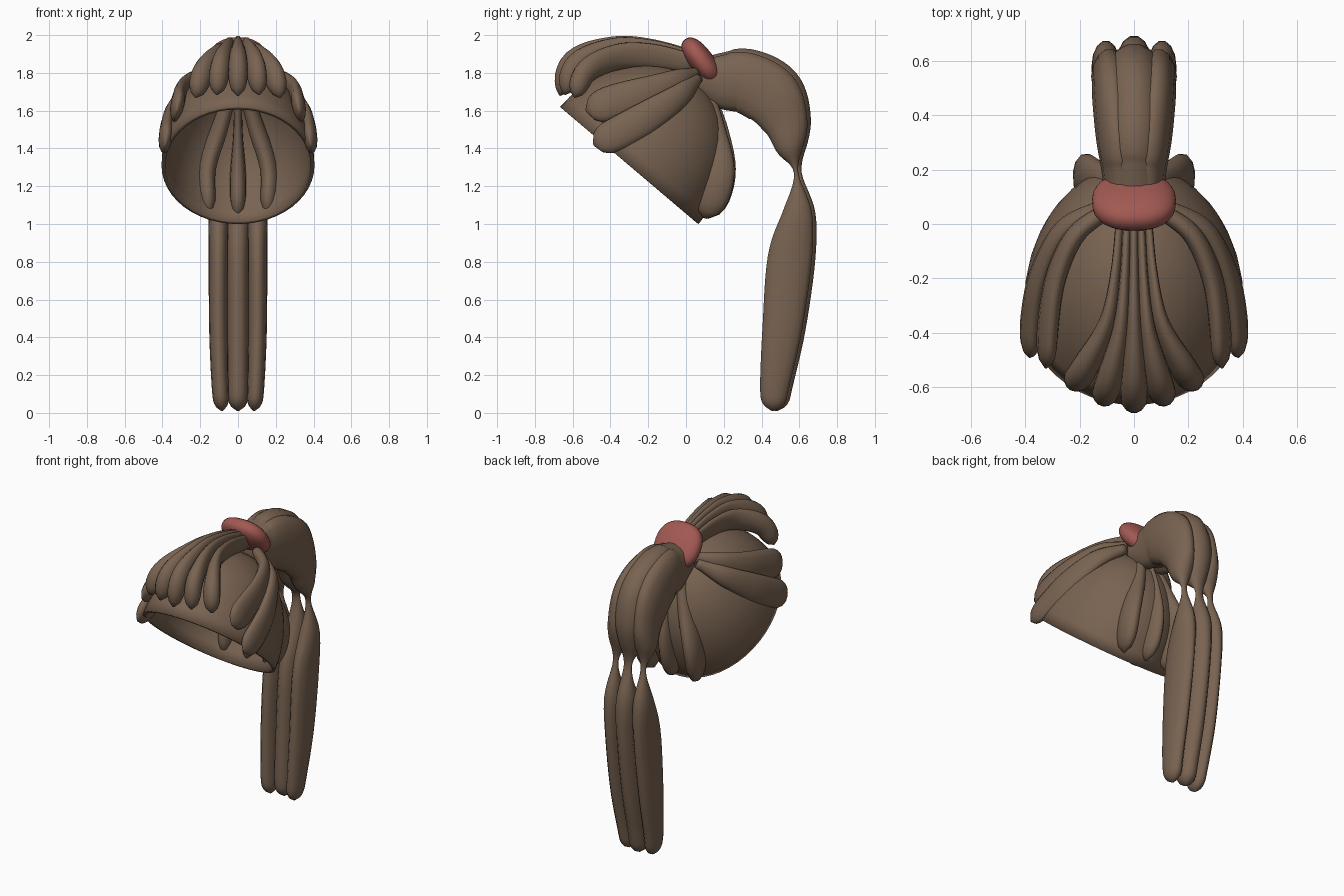
import bpy, bmesh, math
from mathutils import Vector, Matrix

cube = bpy.data.objects.get("Cube")
if cube:
    bpy.data.objects.remove(cube, do_unlink=True)


def material(name, rgb):
    m = bpy.data.materials.new(name)
    m.use_nodes = True
    m.diffuse_color = (*rgb, 1)
    m.node_tree.nodes["Principled BSDF"].inputs["Base Color"].default_value = (*rgb, 1)
    return m


BROWN = material("brown hair", (0.19, 0.125, 0.083))
RED = material("red band", (0.36, 0.10, 0.085))

# The scalp cap is half an ellipsoid tilted back
CENTRE = Vector((0, -0.3, 1.31))
RADII = Vector((0.405, 0.48, 0.57))
TILT = Matrix.Rotation(math.radians(-40.3), 3, 'X')


def finish(bm, name, mat):
    bmesh.ops.recalc_face_normals(bm, faces=bm.faces)
    me = bpy.data.meshes.new(name)
    bm.to_mesh(me)
    bm.free()
    me.materials.append(mat)
    ob = bpy.data.objects.new(name, me)
    bpy.context.collection.objects.link(ob)
    for p in me.polygons:
        p.use_smooth = True
    return ob


def scalp_normal(p, tangent):
    q = TILT.transposed() @ (p - CENTRE)
    return (TILT @ Vector([c / r ** 2 for c, r in zip(q, RADII)])).normalized()


def side_normal(p, tangent):
    # Level with the horizon so the side locks hang upright
    n = scalp_normal(p, tangent)
    return Vector((n.x, n.y, n.z * 0.08))


def nape_normal(p, tangent):
    # Mostly straight back so the nape locks stay parallel
    n = scalp_normal(p, tangent)
    return Vector((n.x * 0.3, n.y, n.z))


def tail_normal(p, tangent):
    return Vector((0, -tangent.z, tangent.y))


def spline(pts, u):
    """Catmull-Rom through points that carry x, y, z, half width, half height."""
    i = min(int(u), len(pts) - 2)
    t = u - i
    b, c = pts[i], pts[i + 1]
    a = pts[i - 1] if i else 2 * b - c
    d = pts[i + 2] if i + 2 < len(pts) else 2 * c - b
    return 0.5 * (2 * b + (c - a) * t + (2 * a - 5 * b + 4 * c - d) * t ** 2
                  + (3 * b - a - 3 * c + d) * t ** 3)


def strand(name, rows, normal, sides=14, steps=6, tip=0.6):
    """Sweep an ellipse along the rows and round off the free end."""
    pts = [Vector(r) for r in rows]
    last = len(pts) - 1
    bm = bmesh.new()
    rings = []
    for k in range(last * steps + 1):
        u = k / steps
        s = spline(pts, u)
        p = s.xyz
        ahead, behind = spline(pts, min(u + 0.05, last)), spline(pts, max(u - 0.05, 0))
        tangent = (ahead.xyz - behind.xyz).normalized()
        up = normal(p, tangent)
        up = (up - tangent * up.dot(tangent)).normalized()
        side = tangent.cross(up)
        e = max(0, (u - last + tip) / tip)
        f = max(0.1, math.sqrt(max(0, 1 - e * e)))
        w, h = max(s[3], 0.008) * f, max(s[4], 0.008) * f
        rings.append([bm.verts.new(p + side * w * math.cos(a) + up * h * math.sin(a))
                      for a in (2 * math.pi * j / sides for j in range(sides))])
    for r, q in zip(rings, rings[1:]):
        for j in range(sides):
            n = (j + 1) % sides
            bm.faces.new((r[j], r[n], q[n], q[j]))
    bm.faces.new(rings[0])
    bm.faces.new(rings[-1])
    return finish(bm, name, BROWN)


def mirrored(name, rows, normal):
    for label, s in (("left", 1), ("right", -1)):
        strand(label + "_" + name, [(s * r[0], *r[1:]) for r in rows], normal)


# Scalp cap, open underneath, with a thin wall
bm = bmesh.new()
bmesh.ops.create_uvsphere(bm, u_segments=48, v_segments=24, radius=1)
bmesh.ops.delete(bm, geom=[v for v in bm.verts if v.co.z < -0.01], context='VERTS')
bmesh.ops.transform(bm, verts=bm.verts, matrix=Matrix.Translation(CENTRE)
                    @ TILT.to_4x4() @ Matrix.Diagonal((*RADII, 1)))
cap = finish(bm, "scalp_cap", BROWN)
wall = cap.modifiers.new("wall", 'SOLIDIFY')
wall.thickness = 0.02
wall.offset = -1
bpy.context.view_layer.objects.active = cap
cap.select_set(True)
bpy.ops.object.shade_smooth_by_angle(angle=math.radians(50))

# Fringe: five swept-forward strands, blended from the middle to the outer one
middle = [(0, 0.04, 1.87, 0.018, 0.05), (0, -0.18, 1.915, 0.02, 0.065),
          (0, -0.38, 1.925, 0.03, 0.07), (0, -0.59, 1.855, 0.05, 0.07),
          (0, -0.668, 1.68, 0.05, 0.05)]
outer = [(0.045, 0.04, 1.85, 0.018, 0.05), (0.062, -0.18, 1.89, 0.022, 0.065),
         (0.095, -0.36, 1.885, 0.033, 0.07), (0.18, -0.525, 1.81, 0.05, 0.065),
         (0.225, -0.59, 1.67, 0.05, 0.05)]
between = [Vector(a).lerp(Vector(b), 0.5) + Vector((0, -0.015, 0.01, 0, 0))
           for a, b in zip(middle, outer)]
strand("middle_fringe", middle, scalp_normal)
mirrored("inner_fringe", between, scalp_normal)
mirrored("outer_fringe", outer, scalp_normal)

# Broad side locks
mirrored("upper_side_lock", [
    (0.10, 0.05, 1.80, 0.03, 0.03), (0.215, -0.04, 1.76, 0.06, 0.035),
    (0.285, -0.19, 1.70, 0.085, 0.038), (0.315, -0.36, 1.65, 0.095, 0.038),
    (0.325, -0.53, 1.60, 0.085, 0.035)], side_normal)
mirrored("lower_side_lock", [
    (0.12, 0.06, 1.77, 0.03, 0.03), (0.26, -0.02, 1.69, 0.06, 0.035),
    (0.345, -0.18, 1.58, 0.085, 0.038), (0.378, -0.34, 1.49, 0.09, 0.038),
    (0.385, -0.49, 1.42, 0.08, 0.035)], side_normal)

# Locks down the nape, showing on both sides of the cap
mirrored("nape_lock", [
    (0.03, 0.09, 1.72, 0.03, 0.05), (0.10, 0.145, 1.50, 0.045, 0.065),
    (0.17, 0.165, 1.27, 0.05, 0.095), (0.16, 0.10, 1.03, 0.05, 0.095)], nape_normal)
strand("middle_nape_lock", [
    (0, 0.11, 1.70, 0.02, 0.04), (0, 0.17, 1.48, 0.025, 0.06),
    (0, 0.18, 1.26, 0.042, 0.085), (0, 0.11, 1.03, 0.045, 0.085)], nape_normal)

# Ponytail: three locks that pinch together partway down
tail = [(0.045, 0.06, 1.78, 0.06, 0.09), (0.05, 0.20, 1.755, 0.07, 0.15),
        (0.065, 0.32, 1.745, 0.075, 0.165), (0.083, 0.45, 1.67, 0.07, 0.165),
        (0.09, 0.525, 1.535, 0.065, 0.125), (0.095, 0.55, 1.40, 0.06, 0.075),
        (0.10, 0.583, 1.27, 0.018, 0.012), (0.103, 0.59, 1.06, 0.05, 0.08),
        (0.103, 0.55, 0.82, 0.052, 0.12), (0.103, 0.51, 0.45, 0.05, 0.108),
        (0.095, 0.47, 0.15, 0.045, 0.08), (0.085, 0.46, 0.01, 0.04, 0.06)]
mirrored("ponytail_lock", tail, tail_normal)
centre_tail = []
for i, (x, y, z, w, h) in enumerate(tail):
    # Above the pinch the middle lock is broad; throughout it sits further back
    bend = 1 if i < 5 else 0
    centre_tail.append((0, y + 0.018, z + 0.018 * bend, w + 0.01 + 0.03 * bend, h))
strand("middle_ponytail_lock", centre_tail, tail_normal)

# Hair band: a plump, slightly squared pad
bm = bmesh.new()
bmesh.ops.create_uvsphere(bm, u_segments=32, v_segments=16, radius=1)
for v in bm.verts:
    v.co = [math.copysign(abs(c) ** 0.85, c) for c in v.co]
bmesh.ops.transform(bm, verts=bm.verts, matrix=Matrix.Translation((0, 0.082, 1.862))
                    @ Matrix.Rotation(math.radians(-53), 4, 'X')
                    @ Matrix.Diagonal((0.155, 0.145, 0.066, 1)))
finish(bm, "hair_band", RED)
